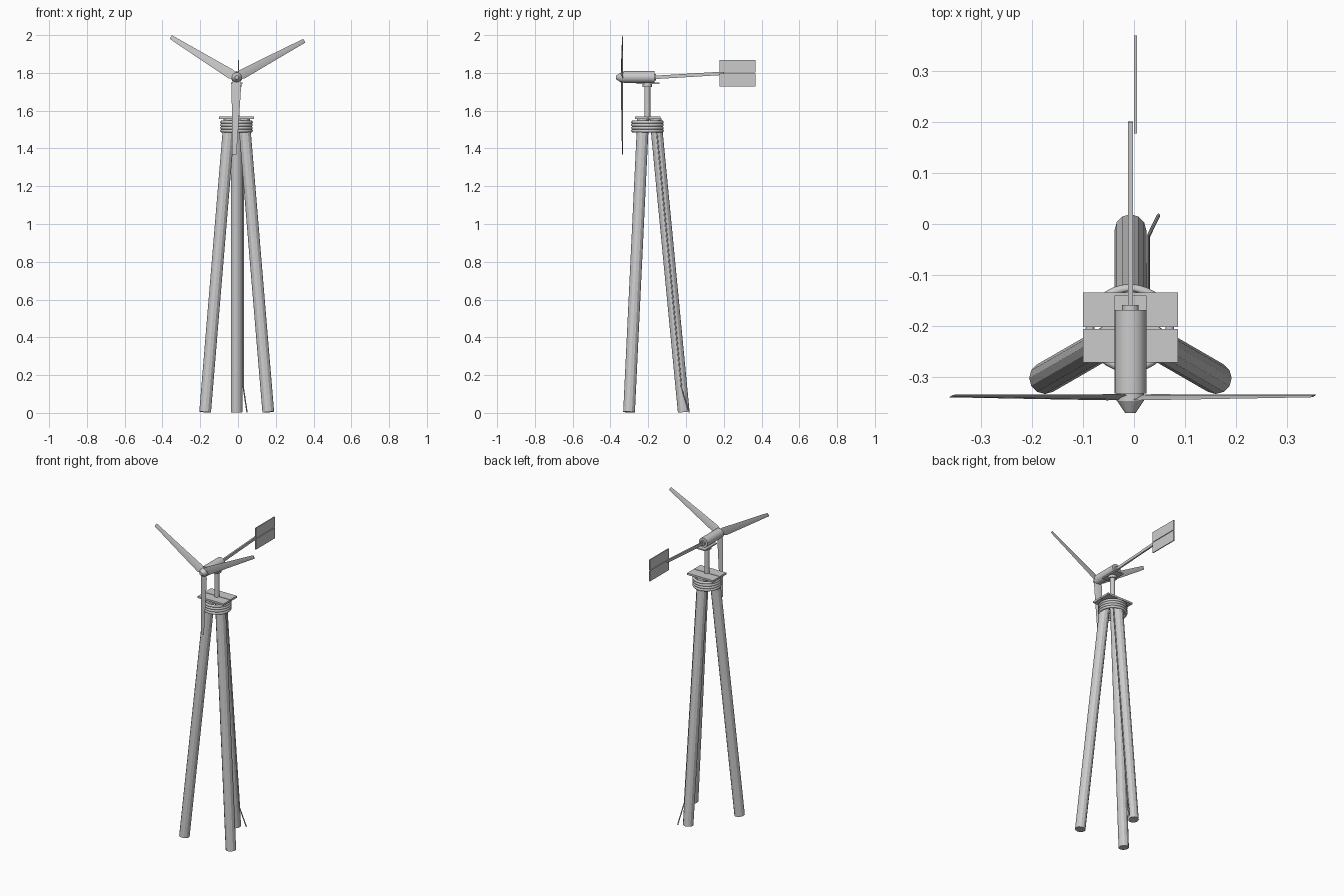
import bpy, bmesh, math
from mathutils import Vector, Matrix

if "Cube" in bpy.data.objects:
    bpy.data.objects.remove(bpy.data.objects["Cube"])

CX, CY = -0.007, -0.205      # mast axis
HUB_Z = 1.776

grey = bpy.data.materials.new("weathered_grey")
grey.diffuse_color = (0.6, 0.6, 0.6, 1)
grey.use_nodes = True
grey.node_tree.nodes["Principled BSDF"].inputs["Base Color"].default_value = grey.diffuse_color


def finish(name, bm, smooth=False):
    bmesh.ops.recalc_face_normals(bm, faces=bm.faces)
    me = bpy.data.meshes.new(name)
    bm.to_mesh(me)
    bm.free()
    me.materials.append(grey)
    ob = bpy.data.objects.new(name, me)
    bpy.context.collection.objects.link(ob)
    if smooth:
        bpy.context.view_layer.objects.active = ob
        ob.select_set(True)
        bpy.ops.object.shade_smooth_by_angle(angle=math.radians(35))
        ob.select_set(False)
    return ob


def rod(name, a, b, r1, r2=None, n=16, smooth=True):
    a, b = Vector(a), Vector(b)
    d = b - a
    m = Matrix.Translation((a + b) / 2) @ d.to_track_quat('Z', 'Y').to_matrix().to_4x4()
    bm = bmesh.new()
    bmesh.ops.create_cone(bm, cap_ends=True, segments=n, radius1=r1,
                          radius2=r1 if r2 is None else r2, depth=d.length, matrix=m)
    return finish(name, bm, smooth)


def box(name, lo, hi):
    lo, hi = Vector(lo), Vector(hi)
    bm = bmesh.new()
    bmesh.ops.create_cube(bm, size=1, matrix=Matrix.Translation((lo + hi) / 2)
                          @ Matrix.Diagonal((*(hi - lo), 1)))
    return finish(name, bm)


# Tripod legs, leaning inward
for i, deg in enumerate((90, 210, 330)):
    c, s = math.cos(math.radians(deg)), math.sin(math.radians(deg))
    rod(f"leg_{i + 1}", (CX + 0.193 * c, CY + 0.193 * s, 0.004),
        (CX + 0.044 * c, CY + 0.044 * s, 1.556), 0.031, n=12, smooth=False)

# Rope coils binding the leg tops
for i in range(4):
    bpy.ops.mesh.primitive_torus_add(major_segments=32, minor_segments=8,
                                     major_radius=0.078, minor_radius=0.0085,
                                     location=(CX - 0.001, CY + 0.001, 1.493 + i * 0.0155))
    ob = bpy.context.object
    ob.name = f"rope_coil_{i + 1}"
    ob.data.materials.append(grey)
    bpy.ops.object.shade_smooth_by_angle(angle=math.radians(60))
    ob.select_set(False)

# Platform boards
box("platform_board_front", (-0.1, -0.271, 1.557), (0.086, -0.205, 1.569))
box("platform_board_back", (-0.1, -0.201, 1.557), (0.086, -0.134, 1.569))

# Mast, swivel and bed plate
rod("mast", (CX, CY, 1.55), (CX, CY, 1.745), 0.016)
rod("swivel_collar", (CX, CY, 1.726), (CX, CY, 1.742), 0.026)
box("bed_plate", (CX - 0.031, -0.262, 1.741), (CX + 0.031, -0.14, 1.749))

# Generator body, hub and nose
rod("generator_body", (CX, -0.168, 1.778), (CX, -0.332, 1.778), 0.031, n=24)
rod("generator_rear_cap", (CX, -0.172, 1.777), (CX, -0.158, 1.777), 0.016)
rod("hub_disc", (CX, -0.33, HUB_Z), (CX, -0.346, HUB_Z), 0.027)
rod("nose_cone", (CX, -0.346, HUB_Z), (CX, -0.37, HUB_Z), 0.026, 0.010)

# Three tapered, pitched blades
PITCH = math.radians(13)
SECTIONS = ((0.012, -0.018, 0.018, 0.004), (0.035, -0.027, 0.026, 0.004),
            (0.2, -0.025, 0.015, 0.003), (0.408, -0.023, 0.0, 0.0015))
for i, deg in enumerate((30, 150, 270)):
    a = math.radians(deg)
    radial = Vector((math.cos(a), 0, math.sin(a)))
    tangent = Vector((-math.sin(a), 0, math.cos(a)))
    chord = tangent * math.cos(PITCH) + Vector((0, -math.sin(PITCH), 0))
    normal = radial.cross(chord)
    hub = Vector((CX - 0.001, -0.339, HUB_Z))
    bm = bmesh.new()
    rings = []
    for u, v0, v1, t in SECTIONS:
        mid = (v0 + v1) / 2
        rings.append([bm.verts.new(hub + radial * u + chord * v + normal * w)
                      for v, w in ((v0, 0), (mid, t), (v1, 0), (mid, -t))])
    for r0, r1 in zip(rings, rings[1:]):
        for k in range(4):
            j = (k + 1) % 4
            bm.faces.new((r0[k], r0[j], r1[j], r1[k]))
    bm.faces.new(rings[0])
    bm.faces.new(rings[-1])
    finish(f"blade_{i + 1}", bm, True)

# Tail boom, rising slightly toward the back
bm = bmesh.new()
bmesh.ops.create_cube(bm, size=1, matrix=Matrix.Translation((CX, 0.016, 1.787))
                      @ Matrix.Rotation(math.atan2(0.022, 0.368), 4, 'X')
                      @ Matrix.Diagonal((0.010, 0.369, 0.018, 1)))
finish("tail_boom", bm)

# Tail vane boards
box("tail_vane_upper", (0.0, 0.177, 1.802), (0.006, 0.369, 1.869))
box("tail_vane_lower", (0.0, 0.177, 1.729), (0.006, 0.369, 1.798))

# Cable running down the back leg and away at the ground
path = ((0.028, -0.156, 1.5), (0.028, -0.024, 0.135), (0.048, 0.017, 0.002))
for i in range(2):
    rod(f"cable_{i + 1}", path[i], path[i + 1], 0.0035, n=8)
